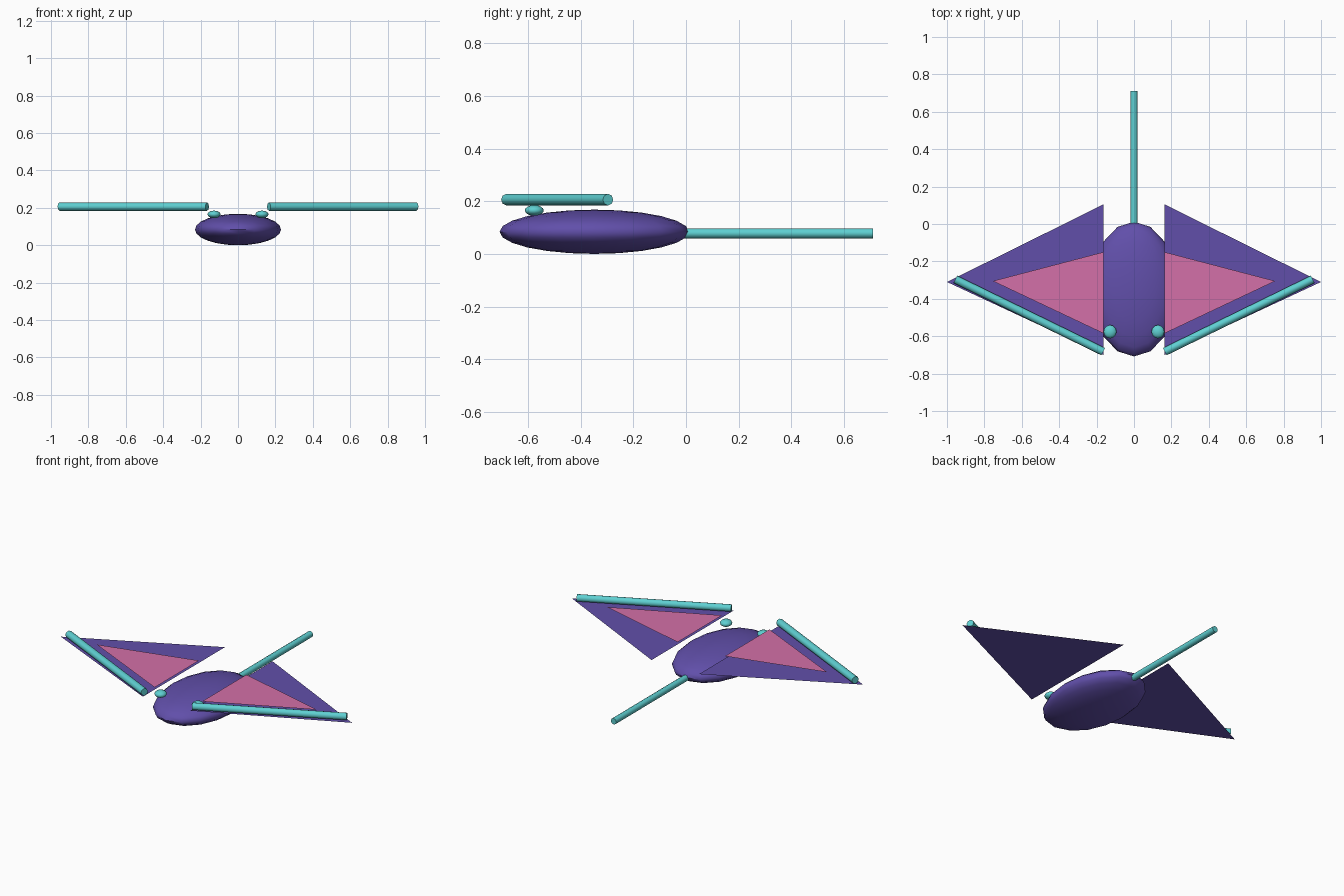
import bpy, math
from mathutils import Vector

if "Cube" in bpy.data.objects:
    bpy.data.objects.remove(bpy.data.objects["Cube"])


def material(name, rgb):
    """Flat material from 0-255 sRGB values."""
    m = bpy.data.materials.new(name)
    m.diffuse_color = [(c / 255 / 12.92) if c < 11 else ((c / 255 + 0.055) / 1.055) ** 2.4
                       for c in rgb] + [1]
    m.use_nodes = True
    m.node_tree.nodes["Principled BSDF"].inputs["Base Color"].default_value = m.diffuse_color
    return m


PURPLE = material("purple", (97, 79, 170))
PINK = material("pink", (212, 112, 168))
TEAL = material("teal", (95, 208, 210))


def finish(name, mat):
    ob = bpy.context.object
    ob.name = name
    ob.data.materials.append(mat)
    bpy.ops.object.shade_smooth_by_angle(angle=math.radians(50))
    return ob


def ellipsoid(name, center, radii, mat, segments, rings):
    bpy.ops.mesh.primitive_uv_sphere_add(segments=segments, ring_count=rings, radius=1, location=center)
    bpy.context.object.scale = radii
    bpy.ops.object.transform_apply(location=False, rotation=False)
    return finish(name, mat)


def rod(name, a, b, radius, mat):
    a, b = Vector(a), Vector(b)
    d = b - a
    bpy.ops.mesh.primitive_cylinder_add(vertices=8, radius=radius, depth=d.length, location=(a + b) / 2,
                                        rotation=d.to_track_quat('Z', 'Y').to_euler())
    return finish(name, mat)


def triangle(name, pts, z, side, mat):
    """Flat upward-facing triangle, mirrored by side."""
    me = bpy.data.meshes.new(name)
    order = (0, 1, 2) if side > 0 else (2, 1, 0)
    me.from_pydata([(side * x, y, z) for x, y in pts], [], [order])
    me.materials.append(mat)
    bpy.context.collection.objects.link(bpy.data.objects.new(name, me))


# Body and tail
ellipsoid("body", (0, -0.348, 0.084), (0.23, 0.36, 0.084), PURPLE, 16, 12)
rod("tail", (0, -0.01, 0.078), (0, 0.71, 0.078), 0.019, TEAL)

# Wings, inner panels, leading-edge rods and eyes on both sides
for side, label in ((1, "right"), (-1, "left")):
    triangle(label + "_wing", [(0.163, -0.70), (1.0, -0.31), (0.163, 0.105)], 0.184, side, PURPLE)
    triangle(label + "_wing_panel", [(0.163, -0.585), (0.755, -0.305), (0.163, -0.15)], 0.198, side, PINK)
    rod(label + "_wing_edge", (side * 0.165, -0.682, 0.206), (side * 0.955, -0.296, 0.206), 0.022, TEAL)
    ellipsoid(label + "_eye", (side * 0.128, -0.576, 0.165), (0.035, 0.036, 0.02), TEAL, 12, 8)
